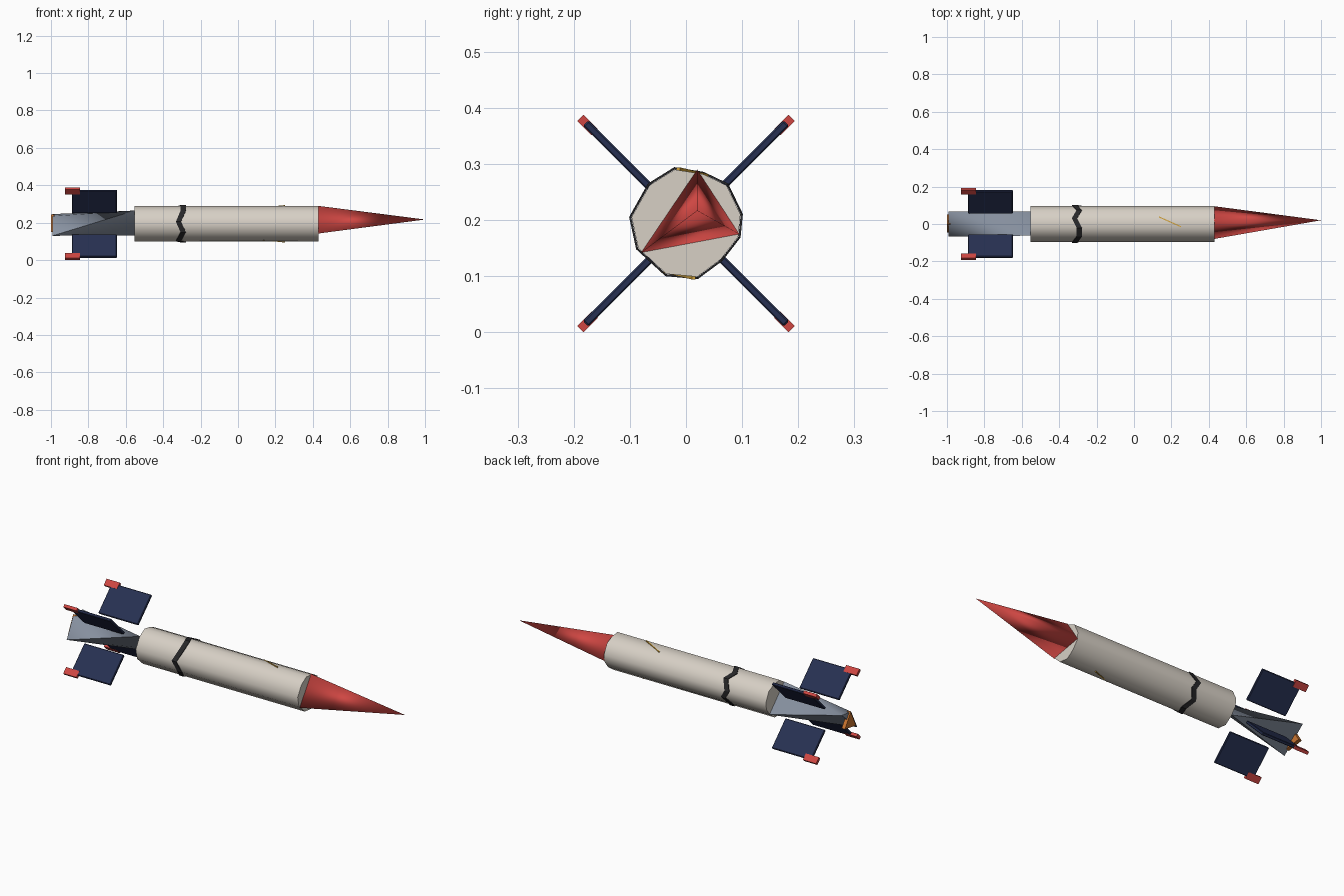
import bpy, bmesh, math
from mathutils import Vector, Matrix

if "Cube" in bpy.data.objects:
    bpy.data.objects.remove(bpy.data.objects["Cube"])

CZ = 0.194  # height of the long axis


def mat(name, rgb):
    m = bpy.data.materials.new(name)
    m.diffuse_color = (*rgb, 1)
    m.use_nodes = True
    m.node_tree.nodes["Principled BSDF"].inputs["Base Color"].default_value = m.diffuse_color
    return m


CREAM = mat("cream", (0.68, 0.63, 0.56))
RED = mat("red", (0.62, 0.062, 0.055))
NAVY = mat("navy", (0.02, 0.03, 0.085))
STEEL = mat("steel", (0.25, 0.29, 0.36))
ORANGE = mat("orange", (0.6, 0.18, 0.03))
YELLOW = mat("yellow", (0.65, 0.36, 0.04))
BLACK = mat("black", (0.02, 0.02, 0.022))


def finish(name, bm, material, angle=None):
    bmesh.ops.recalc_face_normals(bm, faces=bm.faces)
    me = bpy.data.meshes.new(name)
    bm.to_mesh(me)
    bm.free()
    if angle:
        for p in me.polygons:  # end caps facing along x stay flat
            p.use_smooth = abs(p.normal.x) < 0.9
        me.set_sharp_from_angle(angle=math.radians(angle))
    me.materials.append(material)
    ob = bpy.data.objects.new(name, me)
    bpy.context.collection.objects.link(ob)
    return ob


def prism(name, outline, x0, x1, material, angle=None):
    bm = bmesh.new()
    a = [bm.verts.new((x0, y, z)) for y, z in outline]
    b = [bm.verts.new((x1, y, z)) for y, z in outline]
    n = len(a)
    for i in range(n):
        j = (i + 1) % n
        bm.faces.new((a[i], a[j], b[j], b[i]))
    bm.faces.new(a)
    bm.faces.new(b)
    return finish(name, bm, material, angle)


def hull(name, pts, material, angle=None):
    bm = bmesh.new()
    for p in pts:
        bm.verts.new(p)
    bmesh.ops.convex_hull(bm, input=bm.verts)
    return finish(name, bm, material, angle)


# main tube with an uneven low-poly section
OUTLINE = [(-0.02, 0.290), (0.03, 0.282), (0.072, 0.262), (0.097, 0.21),
           (0.093, 0.17), (0.062, 0.13), (0.02, 0.099), (-0.035, 0.104),
           (-0.085, 0.15), (-0.097, 0.205), (-0.065, 0.262)]
prism("body", OUTLINE, -0.553, 0.43, CREAM, 60)

# three-sided nose
bm = bmesh.new()
base = [bm.verts.new((0.428, y, z)) for y, z in
        ((0.02, 0.29), (0.095, 0.175), (-0.08, 0.142))]
tip = bm.verts.new((1.0, 0.02, 0.217))
bm.faces.new(base)
for i in range(3):
    bm.faces.new((base[i], base[(i + 1) % 3], tip))
finish("nose_cone", bm, RED, 179)

# twisted tail section between two triangles
front = [(-0.55, -0.062, 0.265), (-0.55, 0.066, 0.132), (-0.55, 0.01, 0.17)]
rear = [(-0.992, -0.068, 0.13), (-0.992, 0.068, 0.246), (-0.992, -0.015, 0.235)]
hull("tail_section", front + rear, STEEL, 60)

# engine nozzle
prism("nozzle", [(-0.045, 0.15), (0.05, 0.165), (0.0, 0.243)],
      -1.0, -0.98, ORANGE)

# zigzag band: thin strip wrapped around the tube
bm = bmesh.new()
rings = []
for i, (y, z) in enumerate(OUTLINE):
    x = -0.318 if i % 2 else -0.293
    ring = []
    for s, dx in ((1.005, -0.014), (1.045, -0.014), (1.045, 0.014), (1.005, 0.014)):
        ring.append(bm.verts.new((x + dx, y * s, CZ + (z - CZ) * s)))
    rings.append(ring)
for i in range(len(rings)):
    a, b = rings[i], rings[(i + 1) % len(rings)]
    for k in range(4):
        bm.faces.new((a[k], a[(k + 1) % 4], b[(k + 1) % 4], b[k]))
finish("band", bm, BLACK)

# small slanted yellow slivers on top and bottom
for name, s in (("top_sliver", 1), ("bottom_sliver", -1)):
    pts = []
    for x, y, h in ((0.135, 0.037, 0.088), (0.25, -0.014, 0.1), (0.25, -0.014, 0.09),
                    (0.135, 0.037, 0.075)):
        for d in (-0.003, 0.003):
            pts.append((x, (y + d) * s, CZ + h * s))
    hull(name, pts, YELLOW)


# diagonal fins with red tip blocks
def box(name, x0, x1, r0, r1, thick, ang, material, bevel=0):
    bm = bmesh.new()
    bmesh.ops.create_cube(bm, size=1)
    bmesh.ops.scale(bm, vec=(x1 - x0, r1 - r0, thick), verts=bm.verts)
    if bevel:
        bmesh.ops.bevel(bm, geom=bm.edges[:], offset=bevel, segments=1, affect='EDGES')
    bmesh.ops.translate(bm, vec=((x0 + x1) / 2, (r0 + r1) / 2, 0), verts=bm.verts)
    bmesh.ops.transform(bm, matrix=Matrix.Translation((0, 0, CZ)) @ Matrix.Rotation(ang, 4, 'X'),
                        verts=bm.verts)
    finish(name, bm, material)


for i in range(4):
    ang = math.radians(45 + 90 * i)
    box(f"fin_{i + 1}", -0.888, -0.648, 0.085, 0.253, 0.014, ang, NAVY, 0.003)
    box(f"fin_tip_{i + 1}", -0.925, -0.845, 0.23, 0.266, 0.016, ang, RED)
